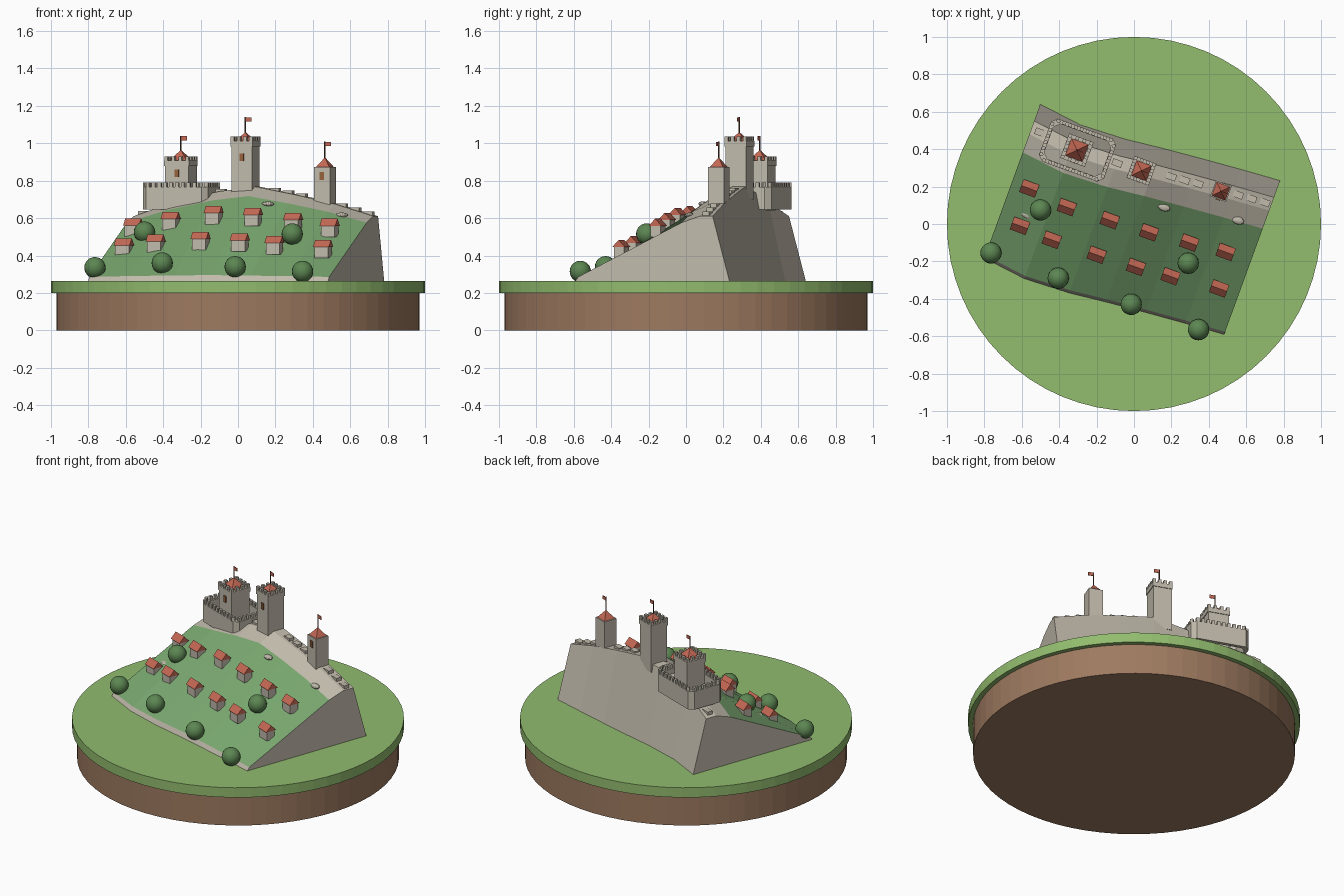
import bpy, bmesh, math
from mathutils import Matrix, Vector

cube = bpy.data.objects.get("Cube")
if cube:
    bpy.data.objects.remove(cube)


def material(name, rgb):
    lin = [((c / 255 + 0.055) / 1.055) ** 2.4 for c in rgb]
    m = bpy.data.materials.new(name)
    m.use_nodes = True
    m.diffuse_color = (*lin, 1)
    m.node_tree.nodes["Principled BSDF"].inputs["Base Color"].default_value = (*lin, 1)
    return m


MEADOW = material("meadow_green", (146, 188, 110))
HILL_GREEN = material("hillside_green", (122, 168, 112))
EARTH = material("earth_brown", (158, 122, 96))
STONE = material("pale_stone", (194, 187, 172))
ROOF = material("terracotta", (196, 104, 84))
LEAF = material("leaf_green", (92, 134, 82))
WOOD = material("dark_wood", (92, 62, 48))
SHUTTER = material("shutter_brown", (150, 98, 60))

TURN = Matrix.Rotation(math.radians(-20), 4, 'Z')
GROUND = 0.265


def finish(name, bm, mats, turned=True, smooth=False):
    if turned:
        bm.transform(TURN)
    bmesh.ops.recalc_face_normals(bm, faces=bm.faces[:])
    me = bpy.data.meshes.new(name)
    bm.to_mesh(me)
    bm.free()
    for m in mats:
        me.materials.append(m)
    for p in me.polygons:
        p.use_smooth = smooth
    ob = bpy.data.objects.new(name, me)
    bpy.context.collection.objects.link(ob)
    return ob


def box(bm, u, v, z0, z1, su, sv, angle=0):
    mat = (Matrix.Translation((u, v, (z0 + z1) / 2)) @ Matrix.Rotation(angle, 4, 'Z')
           @ Matrix.Diagonal((su, sv, z1 - z0, 1)))
    bmesh.ops.create_cube(bm, size=1, matrix=mat)


def to_local(x, y):
    p = TURN.inverted() @ Vector((x, y, 0))
    return p.x, p.y


def lerp_table(table, t):
    for (a, p), (b, q) in zip(table, table[1:]):
        if t <= b:
            break
    k = min(max((t - a) / (b - a), 0), 1)
    return p + (q - p) * k


def merlons(bm, loop, z0, z1, step, size):
    # evenly spaced battlements along a closed outline
    for a, b in zip(loop, loop[1:] + loop[:1]):
        d = Vector(b) - Vector(a)
        n = max(1, round(d.length / step))
        for i in range(n):
            p = Vector(a) + d * (i / n)
            box(bm, p.x, p.y, z0, z1, size, size, math.atan2(d.y, d.x))


# Round base
for name, r, z0, z1, m in (("earth_base", 0.97, 0, 0.2, EARTH),
                           ("meadow_disc", 1.0, 0.2, GROUND, MEADOW)):
    bm = bmesh.new()
    bmesh.ops.create_cone(bm, cap_ends=True, segments=64, radius1=r, radius2=r, depth=z1 - z0,
                          matrix=Matrix.Translation((0, 0, (z0 + z1) / 2)))
    finish(name, bm, [m], turned=False)

# Hill: one cross-section swept along a gently bent ridge
CREST = [(-0.69, 0.61), (-0.45, 0.685), (-0.2, 0.742), (0, 0.768),
         (0.22, 0.725), (0.44, 0.675), (0.655, 0.61)]
BEND = [(-0.69, -0.01), (-0.45, -0.04), (-0.2, -0.03), (0, -0.008),
        (0.22, 0.012), (0.44, 0.03), (0.655, 0.045)]
PROFILE = [(-0.435, 0), (-0.42, 0.06), (0.167, 0.9), (0.27, 1), (0.345, 1), (0.44, 0)]


def surface(u, v):
    k = lerp_table(PROFILE, v - lerp_table(BEND, u))
    return GROUND + k * (lerp_table(CREST, u) - GROUND)


bm = bmesh.new()
rings = []
for (u, top), (_, c) in zip(CREST, BEND):
    rings.append([bm.verts.new((u, c + w, GROUND + k * (top - GROUND))) for w, k in PROFILE])
for a, b in zip(rings, rings[1:]):
    for i in range(len(PROFILE)):
        j = (i + 1) % len(PROFILE)
        face = bm.faces.new((a[i], b[i], b[j], a[j]))
        face.material_index = 1 if i == 1 else 0
for ring in (rings[0], rings[-1]):
    bm.faces.new(ring)
finish("hill", bm, [STONE, HILL_GREEN])

# Towers: x, y, side, bottom, top, roof tip, pole top, window height, battlements
TOWERS = [("keep_tower", -0.305, 0.395, 0.132, 0.64, 0.93, 0.965, 1.04, 0.84, True),
          ("middle_tower", 0.04, 0.285, 0.117, 0.70, 1.035, 1.06, 1.14, 0.925, True),
          ("end_tower", 0.465, 0.175, 0.09, 0.64, 0.872, 0.925, 1.01, 0.825, False)]
spots = []
for name, x, y, s, z0, z1, tip, pole, win, battled in TOWERS:
    u, v = to_local(x, y)
    spots.append((u, s / 2 + 0.03))
    h = s / 2
    bm = bmesh.new()
    deck = z1 - 0.022 if battled else z1
    box(bm, u, v, z0, deck, s, s)
    if battled:
        box(bm, u, v, deck - 0.03, deck, s + 0.008, s + 0.008)
        q = h - 0.006
        merlons(bm, [(u - q, v - q), (u + q, v - q), (u + q, v + q), (u - q, v + q)],
                deck, z1, 0.035, 0.019)
    finish(name, bm, [STONE])

    bm = bmesh.new()
    width = s * (0.76 if battled else 0.88)
    base = deck - 0.002
    bmesh.ops.create_cone(bm, cap_ends=True, segments=4, radius1=width / math.sqrt(2), radius2=0,
                          depth=tip - base, matrix=Matrix.Translation((u, v, (tip + base) / 2))
                          @ Matrix.Rotation(math.pi / 4, 4, 'Z'))
    finish(name + "_roof", bm, [ROOF])

    bm = bmesh.new()
    bmesh.ops.create_cone(bm, cap_ends=True, segments=6, radius1=0.004, radius2=0.004,
                          depth=pole - tip + 0.02,
                          matrix=Matrix.Translation((u, v, (pole + tip) / 2 - 0.01)))
    finish(name + "_flagpole", bm, [WOOD])
    bm = bmesh.new()
    box(bm, u + 0.018, v, pole - 0.024, pole - 0.002, 0.032, 0.004)
    finish(name + "_flag", bm, [ROOF])
    bm = bmesh.new()
    box(bm, u, v - h - 0.002, win - 0.021, win + 0.021, 0.024, 0.006)
    finish(name + "_window", bm, [SHUTTER])

# Battlemented enclosure around the keep
ku, kv = to_local(-0.302, 0.395)


def outline(hu, hv, c):
    pts = [(-hu + c, -hv), (hu - c, -hv), (hu, -hv + c), (hu, hv - c)]
    return [(ku + p, kv + q) for p, q in pts + [(-p, -q) for p, q in pts]]


bm = bmesh.new()
loops = [[bm.verts.new((*p, z)) for p in outline(a, b, 0.028)]
         for a, b, z in ((0.185, 0.122, 0.645), (0.185, 0.122, 0.765),
                         (0.163, 0.1, 0.765), (0.163, 0.1, 0.645))]
for a, b in zip(loops, loops[1:] + loops[:1]):
    for i in range(8):
        j = (i + 1) % 8
        bm.faces.new((a[i], a[j], b[j], b[i]))
merlons(bm, outline(0.175, 0.112, 0.026), 0.764, 0.79, 0.032, 0.019)
finish("keep_enclosure", bm, [STONE])

# Low wall blocks stepping along the ridge
bm = bmesh.new()
for i in range(18):
    u = -0.64 + i * 0.074
    if any(abs(u - t) < r for t, r in spots) or abs(abs(u - ku) - 0.175) < 0.03:
        continue
    z = lerp_table(CREST, u)
    box(bm, u, lerp_table(BEND, u) + 0.305, z - 0.03, z + 0.013, 0.054, 0.036)
finish("ridge_wall", bm, [STONE])

# Village houses
HOUSES = [(-0.56, 0.19), (-0.36, 0.09), (-0.13, 0.02), (0.08, -0.045), (0.295, -0.1),
          (0.49, -0.15), (-0.61, -0.01), (-0.44, -0.085), (-0.2, -0.165), (0.01, -0.23),
          (0.195, -0.28), (0.455, -0.345)]
walls, roofs = bmesh.new(), bmesh.new()
for x, y in HOUSES:
    u, v = to_local(x, y)
    z = surface(u, v)
    box(walls, u, v, z - 0.018, z + 0.045, 0.078, 0.058)
    ends = [[roofs.verts.new((u + e, v + a, z + b))
             for a, b in ((-0.036, 0.042), (0.036, 0.042), (0, 0.08))] for e in (-0.045, 0.045)]
    for tri in ends:
        roofs.faces.new(tri)
    for i in range(3):
        j = (i + 1) % 3
        roofs.faces.new((ends[0][i], ends[0][j], ends[1][j], ends[1][i]))
finish("house_walls", walls, [STONE])
finish("house_roofs", roofs, [ROOF])

# Round trees and flat boulders
TREES = [(-0.765, -0.155, 0.335), (-0.5, 0.075, 0.525), (-0.405, -0.29, 0.36),
         (-0.015, -0.43, 0.34), (0.345, -0.565, 0.315), (0.29, -0.21, 0.515)]
bm = bmesh.new()
for x, y, z in TREES:
    bmesh.ops.create_uvsphere(bm, u_segments=20, v_segments=12, radius=0.057,
                              matrix=Matrix.Translation((x, y, z)))
finish("trees", bm, [LEAF], turned=False, smooth=True)

bm = bmesh.new()
for x, y in ((0.16, 0.09), (-0.57, 0.05), (0.555, 0.02)):
    u, v = to_local(x, y)
    bmesh.ops.create_icosphere(bm, subdivisions=2, radius=1,
                               matrix=Matrix.Translation((u, v, surface(u, v)))
                               @ Matrix.Diagonal((0.035, 0.022, 0.014, 1)))
finish("boulders", bm, [STONE])
